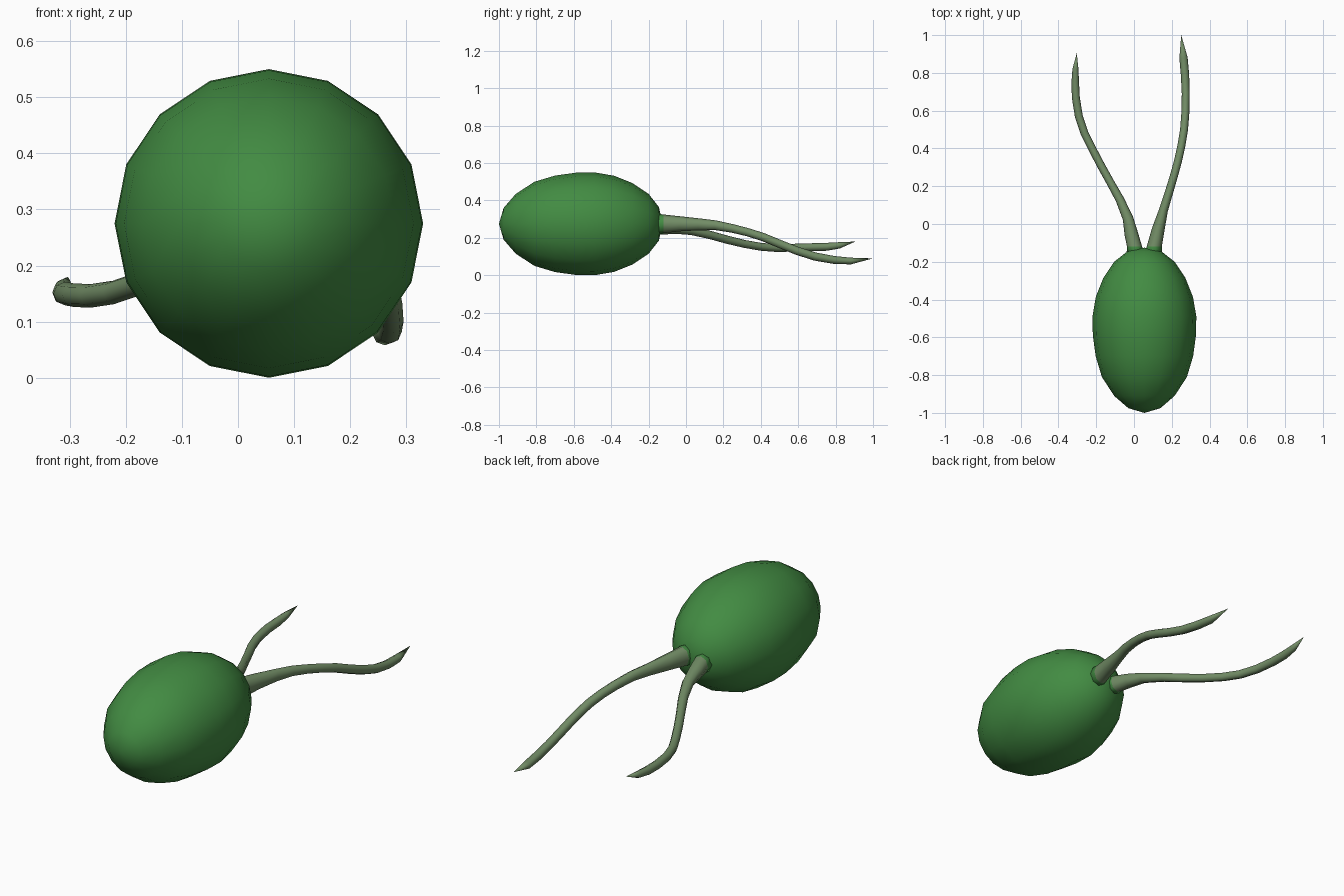
import bpy, bmesh, math
from mathutils import Vector


def material(name, rgb):
    m = bpy.data.materials.new(name)
    m.diffuse_color = (*rgb, 1)
    return m


GREEN = material("leaf green", (0.055, 0.26, 0.055))
SAGE = material("sage green", (0.165, 0.26, 0.13))


def loft(name, rings, mats, start=None, tip=None, green_rings=0):
    """Bridge rings of points, closing each end with a point or a cap."""
    bm = bmesh.new()
    loops = [[bm.verts.new(p) for p in ring] for ring in rings]
    n = len(loops[0])
    for k, (a, b) in enumerate(zip(loops, loops[1:])):
        for i in range(n):
            j = (i + 1) % n
            f = bm.faces.new((a[i], a[j], b[j], b[i]))
            f.material_index = 0 if k < green_rings else len(mats) - 1
    for loop, point in ((loops[0], start), (loops[-1], tip)):
        if point is None:
            bm.faces.new(loop)
            continue
        v = bm.verts.new(point)
        for i in range(n):
            f = bm.faces.new((loop[i], loop[(i + 1) % n], v))
            f.material_index = len(mats) - 1
    bmesh.ops.recalc_face_normals(bm, faces=bm.faces)
    for f in bm.faces:
        f.smooth = True
    me = bpy.data.meshes.new(name)
    bm.to_mesh(me)
    bm.free()
    for m in mats:
        me.materials.append(m)
    ob = bpy.data.objects.new(name, me)
    bpy.context.collection.objects.link(ob)
    return ob


# Egg-shaped body: (y, radius) profile around the y axis
CX, CZ = 0.055, 0.275
profile = [(-0.975, 0.085), (-0.91, 0.16), (-0.81, 0.225), (-0.70, 0.258),
           (-0.59, 0.273), (-0.49, 0.275), (-0.385, 0.257), (-0.285, 0.217),
           (-0.20, 0.16), (-0.145, 0.09)]
rings = [[(CX + r * math.cos(i * math.pi / 8), y, CZ + r * math.sin(i * math.pi / 8))
          for i in range(16)] for y, r in profile]
loft("body", rings, [GREEN], start=(CX, -1.0, CZ), tip=(CX, -0.125, CZ))


# Whip-like tails: (x, y, z, half width, half height) along the path
def tail(name, path, tip, sides=8):
    pts = [Vector(p[:3]) for p in path] + [Vector(tip)]
    rings = []
    for k, p in enumerate(path):
        t = (pts[k + 1] - pts[max(k - 1, 0)]).normalized()
        if k < 2:
            t = Vector((0, 1, 0))
        side = t.cross(Vector((0, 0, 1))).normalized()
        up = side.cross(t)
        rings.append([pts[k] + side * p[3] * math.cos(a) + up * p[4] * math.sin(a)
                      for a in (2 * math.pi * i / sides for i in range(sides))])
    loft(name, rings, [GREEN, SAGE], tip=tip, green_rings=1)


tail("left_tail", [
    (0.01, -0.17, 0.265, 0.05, 0.05), (0.003, -0.12, 0.262, 0.04, 0.044),
    (-0.015, -0.05, 0.255, 0.036, 0.034), (-0.032, 0.03, 0.24, 0.028, 0.025),
    (-0.075, 0.13, 0.215, 0.023, 0.022), (-0.125, 0.22, 0.19, 0.021, 0.022),
    (-0.175, 0.31, 0.168, 0.021, 0.021), (-0.222, 0.40, 0.152, 0.021, 0.021),
    (-0.262, 0.48, 0.146, 0.021, 0.021), (-0.292, 0.57, 0.147, 0.021, 0.021),
    (-0.308, 0.67, 0.15, 0.021, 0.021), (-0.311, 0.75, 0.152, 0.02, 0.021),
    (-0.31, 0.82, 0.16, 0.016, 0.017)], (-0.303, 0.905, 0.18))

tail("right_tail", [
    (0.10, -0.17, 0.275, 0.05, 0.055), (0.107, -0.12, 0.275, 0.04, 0.05),
    (0.128, -0.03, 0.275, 0.034, 0.04), (0.155, 0.07, 0.272, 0.024, 0.032),
    (0.183, 0.16, 0.267, 0.022, 0.026), (0.21, 0.25, 0.25, 0.021, 0.023),
    (0.232, 0.33, 0.23, 0.021, 0.022), (0.25, 0.41, 0.205, 0.021, 0.022),
    (0.265, 0.50, 0.168, 0.021, 0.022), (0.272, 0.59, 0.132, 0.021, 0.022),
    (0.274, 0.69, 0.1, 0.021, 0.022), (0.27, 0.79, 0.082, 0.022, 0.021),
    (0.262, 0.88, 0.076, 0.022, 0.018)], (0.25, 1.0, 0.09))
